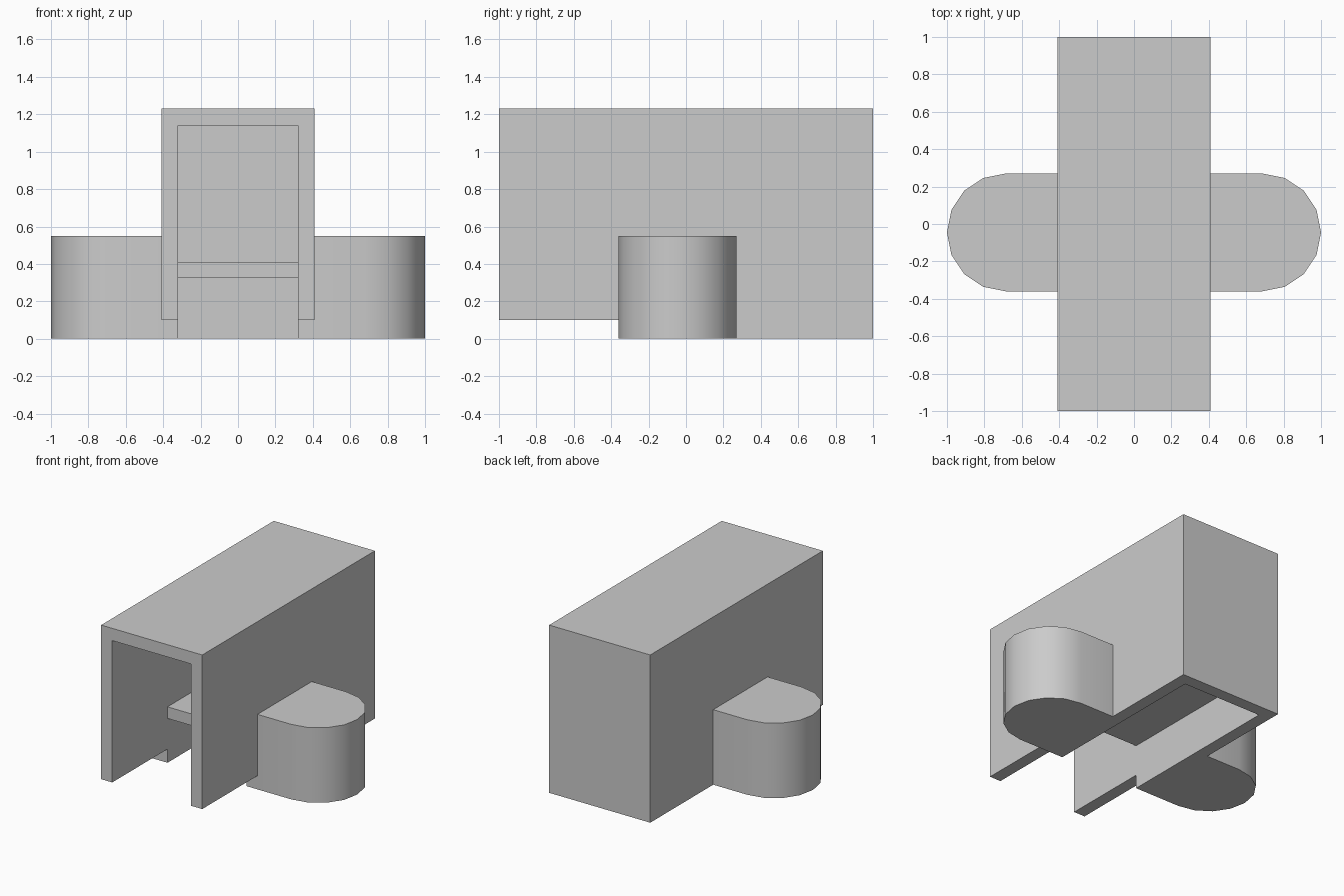
import bpy
import bmesh
from math import sin, cos, pi, radians
from mathutils import Vector

cube = bpy.data.objects.get("Cube")
if cube:
    bpy.data.objects.remove(cube, do_unlink=True)

# Single flat grey
grey = bpy.data.materials.new("plain grey")
grey.use_nodes = True
colour = (0.6, 0.6, 0.6, 1)
grey.diffuse_color = colour
grey.node_tree.nodes["Principled BSDF"].inputs["Base Color"].default_value = colour


def extrude(name, points, offset):
    """Solid made by sweeping a flat outline along an offset."""
    bm = bmesh.new()
    face = bm.faces.new([bm.verts.new(p) for p in points])
    swept = bmesh.ops.extrude_face_region(bm, geom=[face], use_keep_orig=True)
    verts = [v for v in swept["geom"] if isinstance(v, bmesh.types.BMVert)]
    bmesh.ops.translate(bm, verts=verts, vec=Vector(offset))
    bmesh.ops.recalc_face_normals(bm, faces=bm.faces)
    mesh = bpy.data.meshes.new(name)
    bm.to_mesh(mesh)
    bm.free()
    mesh.materials.append(grey)
    obj = bpy.data.objects.new(name, mesh)
    bpy.context.collection.objects.link(obj)
    return obj


def side_sweep(name, half_width, outline):
    """Sweep a side (y, z) outline symmetrically across x."""
    return extrude(name, [(-half_width, y, z) for y, z in outline], (2 * half_width, 0, 0))


def rect(y0, y1, z0, z1):
    return [(y0, z0), (y1, z0), (y1, z1), (y0, z1)]


def select(obj):
    bpy.ops.object.select_all(action="DESELECT")
    obj.select_set(True)
    bpy.context.view_layer.objects.active = obj


half, wall, height, clearance = 0.41, 0.09, 1.23, 0.1
lug_front, lug_back, lug_top = -0.36, 0.27, 0.55
inner = half - wall

# Hood: stepped block, hollow and open at the front and underneath
hood = side_sweep("hood_shell", half, [
    (-1, clearance), (lug_front, clearance), (lug_front, 0),
    (1, 0), (1, height), (-1, height)])
cavity = side_sweep("cavity_cutter", inner, rect(-1.2, 1 - wall, -0.2, height - wall))
cavity.hide_render = True
cut = hood.modifiers.new("hollow", "BOOLEAN")
cut.operation = "DIFFERENCE"
cut.solver = "EXACT"
cut.object = cavity
select(hood)
bpy.ops.object.modifier_apply(modifier=cut.name)
bpy.data.objects.remove(cavity, do_unlink=True)

# Shelf between the side walls
side_sweep("inner_shelf", inner, rect(lug_front, 1 - wall, 0.325, 0.41))

# Round-ended lugs on both sides
radius = (lug_back - lug_front) / 2
middle = (lug_back + lug_front) / 2
for name, side in (("left_lug", 1), ("right_lug", -1)):
    arc = [(side * (1 - radius + radius * cos(a)), middle + radius * sin(a), 0)
           for a in (-pi / 2 + i * pi / 8 for i in range(9))]
    outline = [(side * half, lug_front, 0)] + arc + [(side * half, lug_back, 0)]
    select(extrude(name, outline, (0, 0, lug_top)))
    bpy.ops.object.shade_smooth_by_angle(angle=radians(30))
